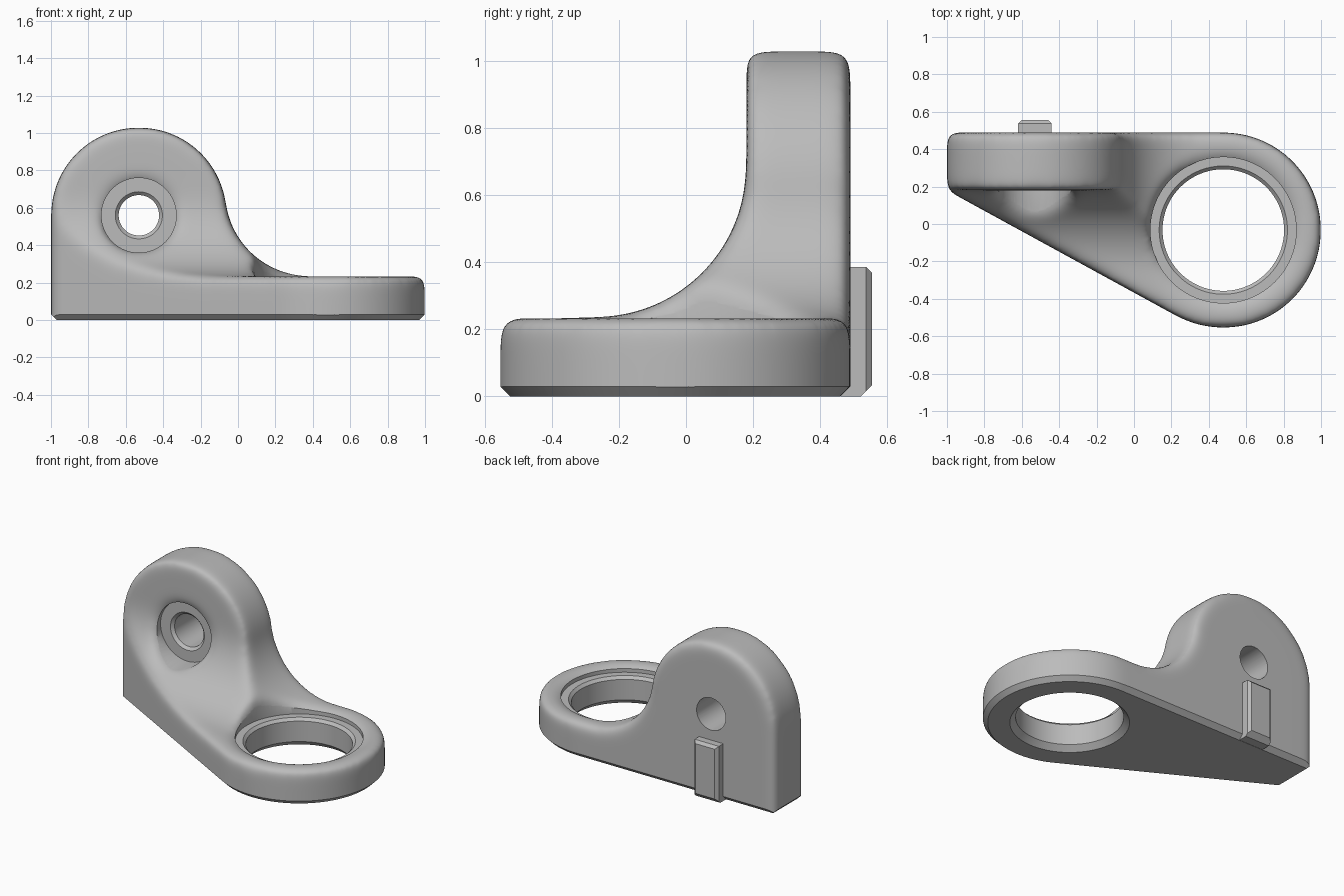
import bpy
import bmesh
from math import sin, cos, acos, atan2, hypot, radians, pi

if "Cube" in bpy.data.objects:
    bpy.data.objects.remove(bpy.data.objects["Cube"])

grey = bpy.data.materials.new("plain grey")
grey.use_nodes = True
grey.diffuse_color = (0.5, 0.5, 0.5, 1)
grey.node_tree.nodes["Principled BSDF"].inputs["Base Color"].default_value = (0.5, 0.5, 0.5, 1)


def loft(name, rings):
    """Closed solid through rings of equal point count."""
    bm = bmesh.new()
    loops = [[bm.verts.new(p) for p in ring] for ring in rings]
    n = len(loops[0])
    for a, b in zip(loops, loops[1:]):
        for i in range(n):
            j = (i + 1) % n
            bm.faces.new((a[i], a[j], b[j], b[i]))
    bm.faces.new(loops[0])
    bm.faces.new(loops[-1])
    bmesh.ops.recalc_face_normals(bm, faces=bm.faces)
    mesh = bpy.data.meshes.new(name)
    bm.to_mesh(mesh)
    bm.free()
    mesh.materials.append(grey)
    obj = bpy.data.objects.new(name, mesh)
    bpy.context.collection.objects.link(obj)
    return obj


def arc(cx, cy, r, start, end, n=32):
    return [(cx + r * cos(radians(start + (end - start) * i / n)),
             cy + r * sin(radians(start + (end - start) * i / n))) for i in range(n + 1)]


def apply_mod(obj, kind, **props):
    mod = obj.modifiers.new(kind.title(), kind)
    for key, value in props.items():
        setattr(mod, key, value)
    bpy.context.view_layer.objects.active = obj
    bpy.ops.object.modifier_apply(modifier=mod.name)


def combine(obj, tool, operation):
    tool.hide_render = True
    apply_mod(obj, "BOOLEAN", operation=operation, solver="EXACT", object=tool)
    bpy.data.objects.remove(tool)


def finish(obj):
    bpy.ops.object.select_all(action="DESELECT")
    obj.select_set(True)
    bpy.context.view_layer.objects.active = obj
    bpy.ops.object.shade_smooth_by_angle(angle=radians(30))


# Main dimensions
RING_X, RING_Y, RING_R = 0.4775, -0.0325, 0.5225
EYE_X, EYE_Z, EYE_R = -0.53, 0.56, 0.47
PLATE, SWEEP = 0.235, 0.45
WALL_FRONT, LEDGE, SEAT = 0.18, 0.19, 0.22


def plan(offset, left):
    """Footprint: ring end, straight back and slanted front, offset outward."""
    dx, dy = -1 - RING_X, WALL_FRONT - RING_Y
    normal = atan2(dy, dx) + acos(RING_R / hypot(dx, dy))
    r = RING_R + offset
    front = RING_Y + (r - cos(normal) * (left - RING_X)) / sin(normal)
    sweep_end = normal * 180 / pi - 360
    return [(left, front), (left, RING_Y + r)] + arc(RING_X, RING_Y, r, 90, sweep_end, 72)


def ring_bore(profile):
    return loft("ring_cutter", [[(x, y, z) for x, y in arc(RING_X, RING_Y, r, 0, 360, 96)[:-1]]
                                for z, r in profile])


def screw_bore(profile):
    return loft("screw_cutter", [[(x, y, z) for x, z in arc(EYE_X, EYE_Z, r, 0, 360, 64)[:-1]]
                                 for y, r in profile])


# Bracket body: footprint, front outline and side outline intersected
bracket = loft("bracket", [[(x, y, z) for x, y in plan(0, -1.2)] for z in (-0.2, 1.3)])

sweep_x = EYE_X + 0.91
tangent = atan2(PLATE + SWEEP - EYE_Z, sweep_x - EYE_X) * 180 / pi
front_outline = ([(-1, -0.25), (1.2, -0.25), (1.2, PLATE)]
                 + arc(sweep_x, PLATE + SWEEP, SWEEP, 270, 180 + tangent)
                 + arc(EYE_X, EYE_Z, EYE_R, tangent, 180, 48))
combine(bracket, loft("front_cutter", [[(x, y, z) for x, z in front_outline]
                                       for y in (-0.8, 0.7)]), "INTERSECT")

side_outline = ([(0.7, -0.3), (-0.8, -0.3), (-0.8, PLATE)]
                + arc(WALL_FRONT - SWEEP, PLATE + SWEEP, SWEEP, 270, 360)
                + [(WALL_FRONT, 1.4), (0.7, 1.4)])
combine(bracket, loft("side_cutter", [[(x, y, z) for y, z in side_outline]
                                      for x in (-1.3, 1.3)]), "INTERSECT")

# Rough counterbores, so that their rims are rounded with the body
combine(bracket, ring_bore([(LEDGE, 0.39), (1.5, 0.39)]), "DIFFERENCE")
combine(bracket, screw_bore([(SEAT, 0.2), (-1, 0.2)]), "DIFFERENCE")

# Soft rounded edges
apply_mod(bracket, "REMESH", mode="VOXEL", voxel_size=0.015)
apply_mod(bracket, "SMOOTH", factor=0.5, iterations=64)

# Flat bottom with a crisp chamfer
taper = [(0, -0.03), (0.33, 0.3), (1.5, 0.3)]
combine(bracket, loft("base_cutter", [[(x, y, z) for x, y in plan(d, -1 - d)]
                                      for z, d in taper]), "INTERSECT")

# Crisp ring hole with ledge, and screw hole with seat
combine(bracket, ring_bore([(-0.1, 0.46), (0.035, 0.325), (LEDGE - 0.018, 0.325),
                            (LEDGE, 0.343), (LEDGE, 0.39), (1.5, 0.39)]), "DIFFERENCE")
combine(bracket, screw_bore([(0.8, 0.108), (SEAT + 0.018, 0.108), (SEAT, 0.126),
                             (SEAT, 0.2), (-1, 0.2)]), "DIFFERENCE")
bracket.data.materials.clear()
bracket.data.materials.append(grey)
for face in bracket.data.polygons:
    face.material_index = 0
finish(bracket)

# Locating tab on the back, chamfered outward: (y, side inset, bottom, top)
steps = [(0.462, 0, 0, 0.385), (0.522, 0, 0, 0.385),
         (0.537, 0, 0.015, 0.385), (0.555, 0.018, 0.033, 0.367)]
tab = loft("locating_tab", [[(EYE_X + s * (0.09 - inset), y, z)
                             for s, z in ((-1, low), (1, low), (1, high), (-1, high))]
                            for y, inset, low, high in steps])
finish(tab)
